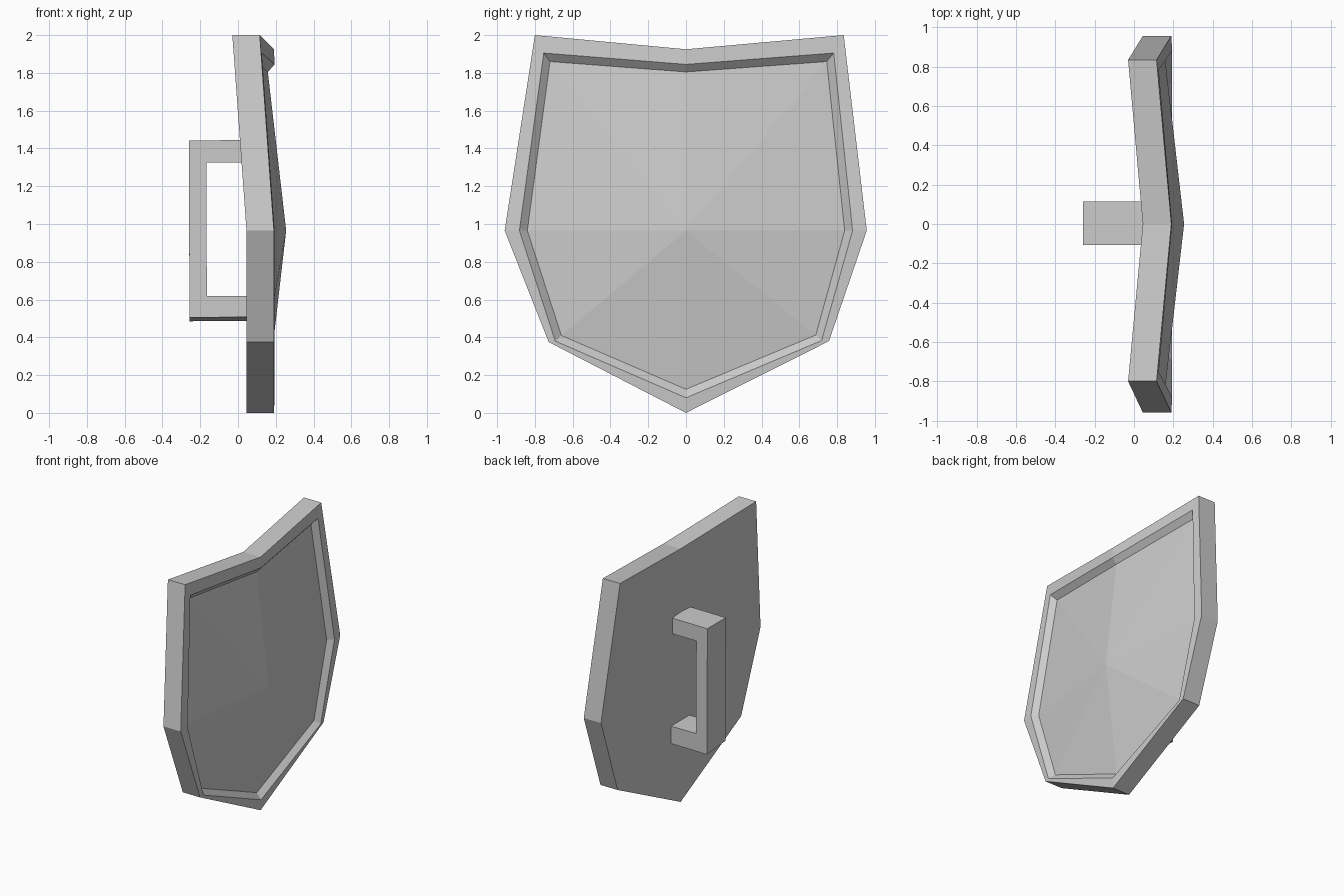
import bpy
import bmesh

default_cube = bpy.data.objects.get("Cube")
if default_cube:
    bpy.data.objects.remove(default_cube, do_unlink=True)

grey = bpy.data.materials.new("plain grey")
grey.use_nodes = True
colour = (0.6, 0.6, 0.6, 1.0)
grey.diffuse_color = colour
grey.node_tree.nodes["Principled BSDF"].inputs["Base Color"].default_value = colour


def finish(mesh_builder, name):
    """Turn a bmesh into a flat shaded, grey object."""
    bmesh.ops.recalc_face_normals(mesh_builder, faces=mesh_builder.faces)
    mesh = bpy.data.meshes.new(name)
    mesh_builder.to_mesh(mesh)
    mesh_builder.free()
    mesh.materials.append(grey)
    part = bpy.data.objects.new(name, mesh)
    bpy.context.collection.objects.link(part)
    return part


def add_ring(builder, outline, depth, corner_bend):
    """Outline of (y, z) points; the two upper corners bend backward."""
    corners = (0, 2)
    return [builder.verts.new((depth - (corner_bend if i in corners else 0), y, z))
            for i, (y, z) in enumerate(outline)]


def bridge(builder, first, second):
    count = len(first)
    for i in range(count):
        j = (i + 1) % count
        builder.faces.new((first[i], first[j], second[j], second[i]))


def fan(builder, ring, centre):
    hub = builder.verts.new(centre)
    for i, vert in enumerate(ring):
        builder.faces.new((vert, ring[(i + 1) % len(ring)], hub))


# Outlines run from one upper corner over the notch and round the point
outer = [(-0.8, 2), (0, 1.925), (0.835, 2), (0.957, 0.965),
         (0.757, 0.38), (0, 0), (-0.727, 0.375), (-0.96, 0.965)]
rim_inner = [(-0.753, 1.905), (0, 1.845), (0.782, 1.905), (0.882, 0.965),
             (0.718, 0.383), (0, 0.08), (-0.692, 0.38), (-0.882, 0.965)]
panel_edge = [(-0.72, 1.86), (0, 1.805), (0.745, 1.86), (0.84, 0.965),
              (0.687, 0.412), (0, 0.125), (-0.66, 0.41), (-0.84, 0.965)]

# Shield: back, side wall, raised rim, sloped step and domed panel
shield = bmesh.new()
rings = [add_ring(shield, outer, 0.045, 0.075),
         add_ring(shield, outer, 0.19, 0.075),
         add_ring(shield, rim_inner, 0.194, 0.068),
         add_ring(shield, panel_edge, 0.158, 0.066)]
for lower, upper in zip(rings, rings[1:]):
    bridge(shield, lower, upper)
fan(shield, rings[0], (0.045, 0, 0.965))
fan(shield, rings[-1], (0.255, 0, 0.965))
finish(shield, "shield_body")

# Handle: squared grip with two arms sunk into the shield
grip_profile = [(0.1, 1.445), (-0.26, 1.442), (-0.257, 0.505), (0.1, 0.508),
                (0.1, 0.62), (-0.165, 0.62), (-0.167, 1.325), (0.1, 1.325)]
handle = bmesh.new()
sides = []
for y, drop in ((-0.107, 0), (0.115, 0.02)):
    sides.append([handle.verts.new((x, y, z - (drop if z < 0.6 else 0)))
                  for x, z in grip_profile])
bridge(handle, *sides)
# End caps split into the two arms and the grip so each face is convex
for a in sides:
    handle.faces.new((a[0], a[1], a[6], a[7]))
    handle.faces.new((a[1], a[2], a[5], a[6]))
    handle.faces.new((a[2], a[3], a[4], a[5]))
finish(handle, "back_handle")
